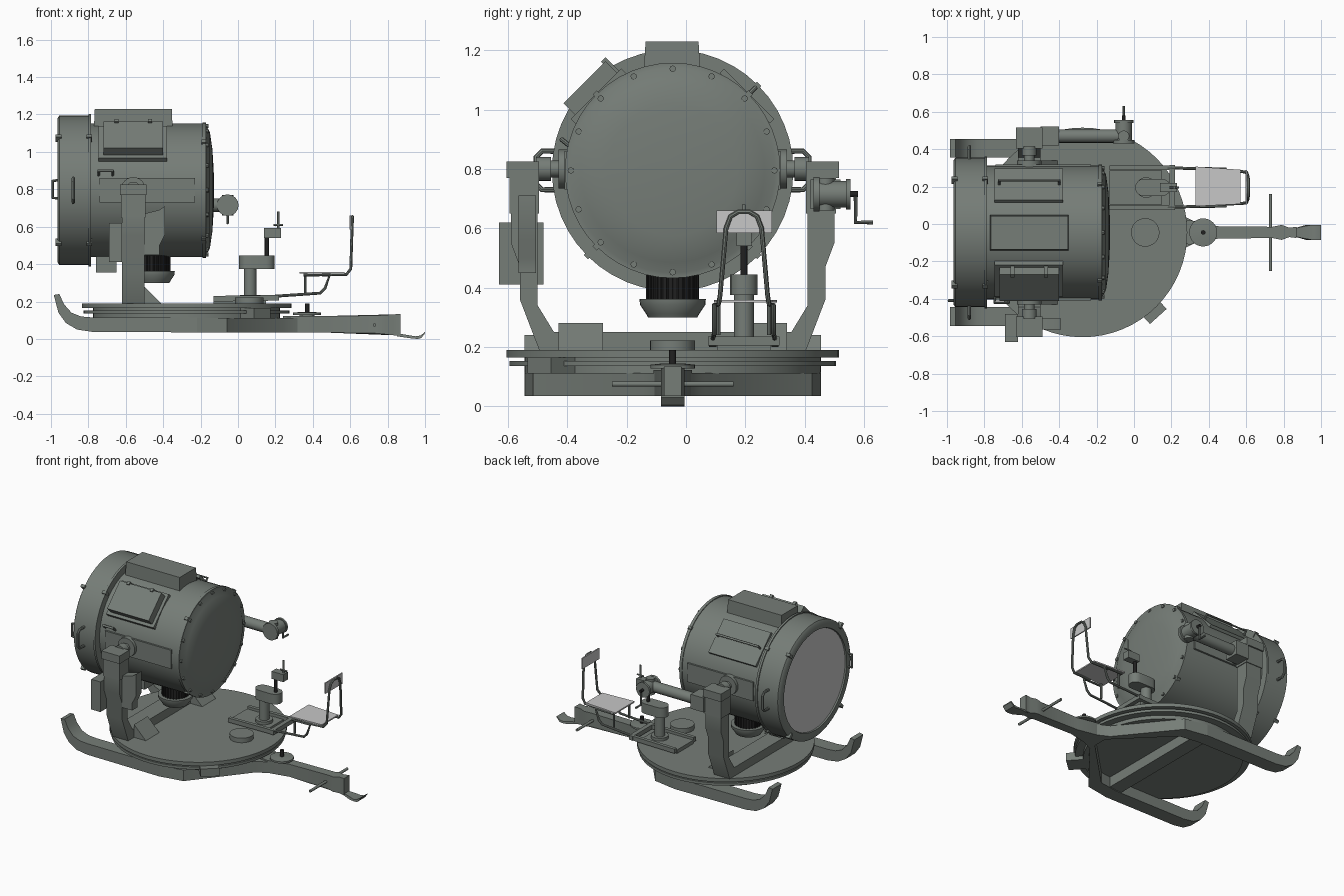
import bpy, bmesh, math
from mathutils import Vector, Matrix

if "Cube" in bpy.data.objects:
    bpy.data.objects.remove(bpy.data.objects["Cube"])


def material(name, rgb):
    m = bpy.data.materials.new(name)
    m.use_nodes = True
    m.diffuse_color = (*rgb, 1)
    m.node_tree.nodes["Principled BSDF"].inputs["Base Color"].default_value = (*rgb, 1)
    return m


GREEN = material("grey green paint", (0.18, 0.205, 0.185))
PALE = material("pale grey", (0.57, 0.57, 0.57))
DARK = material("dark metal", (0.015, 0.015, 0.015))
CY, CZ = -0.045, 0.795      # drum axis
made = []


def finish(name, bm, mat):
    bmesh.ops.recalc_face_normals(bm, faces=bm.faces)
    me = bpy.data.meshes.new(name)
    bm.to_mesh(me)
    bm.free()
    me.materials.append(mat)
    ob = bpy.data.objects.new(name, me)
    bpy.context.collection.objects.link(ob)
    made.append(ob)
    return ob


def box(name, x, y, z, mat=GREEN, matrix=None):
    """Box from (low, high) pairs, optionally moved by a matrix."""
    bm = bmesh.new()
    mid = Vector([(a + b) / 2 for a, b in (x, y, z)])
    size = Matrix.Diagonal((x[1] - x[0], y[1] - y[0], z[1] - z[0], 1))
    bmesh.ops.create_cube(bm, size=1, matrix=(matrix or Matrix()) @ Matrix.Translation(mid) @ size)
    return finish(name, bm, mat)


def lathe(name, start, axis, profile, mat=GREEN, n=24):
    """Revolve (distance, radius) pairs about an axis; ends are capped."""
    bm = bmesh.new()
    rot = Vector(axis).to_track_quat('Z', 'Y').to_matrix()
    rings = []
    for d, r in profile:
        rings.append([bm.verts.new(Vector(start) + rot @ Vector(
            (r * math.cos(t), r * math.sin(t), d))) for t in (2 * math.pi * i / n for i in range(n))])
    for a, b in zip(rings, rings[1:]):
        for i in range(n):
            bm.faces.new((a[i], a[(i + 1) % n], b[(i + 1) % n], b[i]))
    bm.faces.new(rings[0])
    bm.faces.new(rings[-1])
    return finish(name, bm, mat)


def rod(name, a, b, r, mat=GREEN, n=16):
    d = Vector(b) - Vector(a)
    return lathe(name, a, d, [(0, r), (d.length, r)], mat, n)


def prism(name, pts, axis, lo, hi, mat=GREEN):
    """Extrude an outline along x, y or z."""
    bm = bmesh.new()
    k = "xyz".index(axis)

    def place(p, d):
        c = list(p)
        c.insert(k, d)
        return bm.verts.new(c)
    a, b = [[place(p, d) for p in pts] for d in (lo, hi)]
    bm.faces.new(a)
    bm.faces.new(b)
    for i in range(len(a)):
        j = (i + 1) % len(a)
        bm.faces.new((a[i], a[j], b[j], b[i]))
    return finish(name, bm, mat)


def tube(name, pts, r):
    cu = bpy.data.curves.new(name, 'CURVE')
    cu.dimensions = '3D'
    cu.bevel_depth, cu.bevel_resolution, cu.use_fill_caps = r, 2, True
    sp = cu.splines.new('POLY')
    sp.points.add(len(pts) - 1)
    for p, c in zip(sp.points, pts):
        p.co = (*c, 1)
    tmp = bpy.data.objects.new(name + "_path", cu)
    me = bpy.data.meshes.new_from_object(tmp)
    bpy.data.objects.remove(tmp)
    me.name = name
    me.materials.clear()
    me.materials.append(GREEN)
    ob = bpy.data.objects.new(name, me)
    bpy.context.collection.objects.link(ob)
    made.append(ob)


def round_drum(deg):
    """Frame on the drum axis whose local z points outward at an angle from up."""
    return Matrix.Translation((0, CY, CZ)) @ Matrix.Rotation(math.radians(deg), 4, 'X')


# Lamp drum, front ring, lens and rear cap
lathe("lamp_drum", (0, CY, CZ), (1, 0, 0), [(-.8, .358), (-.19, .358), (-.19, .363), (-.17, .363),
      (-.17, .345), (-.15, .31), (-.137, .22), (-.13, .11), (-.128, .02)], n=48)
lathe("front_ring", (0, CY, CZ), (1, 0, 0), [(-.948, .34), (-.965, .345), (-.965, .385), (-.955, .40), (-.80, .40),
      (-.80, .407), (-.785, .407), (-.785, .355)], n=48)
lathe("lens", (0, CY, CZ), (1, 0, 0), [(-.955, .342), (-.945, .342)], PALE, 48)
for i in range(16):
    f = round_drum(i * 22.5)
    rod("cap_bolt", f @ Vector((-.18, 0, .343)), f @ Vector((-.158, 0, .343)), .011, n=8)
for deg in (45, 135, 225, 315):
    f = round_drum(deg)
    for x in (-.965, -.8):
        box("ring_latch", (x - .01, x + .02), (-.01, .01), (.375, .413), GREEN, f)
    box("drum_clamp", (-.195, -.17), (-.01, .01), (.34, .372), GREEN, f)

# Drum housings and hatches
bm = bmesh.new()
bmesh.ops.create_cube(bm, size=1, matrix=Matrix.Translation((-.56, -.047, 1.18)) @ Matrix.Diagonal((.42, .19, .1, 1)))
for v in bm.verts:
    if v.co.z > 1.2:
        v.co.x = -.56 + (v.co.x + .56) * .98
        v.co.y = -.047 + (v.co.y + .047) * .94
finish("top_vent_housing", bm, GREEN)
front, back = round_drum(45), round_drum(-45)
box("front_hatch_plate", (-.745, -.38), (-.12, .12), (.33, .365), GREEN, front)
box("front_hatch_box", (-.72, -.4), (-.10, .10), (.34, .42), GREEN, front)
box("back_hatch_plate", (-.745, -.38), (-.12, .12), (.345, .365), GREEN, back)
tube("back_hatch_bar", [back @ Vector(p) for p in ((-.72, 0, .36), (-.72, 0, .395), (-.4, 0, .395), (-.4, 0, .36))], .008)
for x in (-.65, -.47):
    box("hatch_hinge", (x - .01, x + .01), (.088, .11), (.36, .43), GREEN, front)
box("lower_connector", (-.76, -.65), (-.1, .01), (.355, .46))

# Ribbed blower under the drum
BX = -.45
rod("blower_body", (BX, CY, .355), (BX, CY, .45), .084, DARK, 32)
for i in range(28):
    t = 2 * math.pi * i / 28
    x, y = BX + .085 * math.cos(t), CY + .085 * math.sin(t)
    rod("blower_rib", (x, y, .36), (x, y, .445), .005, DARK, 6)
lathe("blower_skirt", (BX, CY, .362), (0, 0, -1), [(0, .112), (.02, .11), (.05, .09), (.062, .083)], n=32)

# Grips on the drum
tube("lens_grip", [(-.95, CY - .365, .75), (-.99, CY - .365, .755), (-.99, CY - .365, .845), (-.95, CY - .365, .85)], .008)
tube("drum_grip", [(-.745, -.37, .86), (-.745, -.42, .9), (-.67, -.42, .9), (-.67, -.37, .86)], .008)

# Parts paired on both sides of the axis
arm = [(.545, .66), (.545, .55), (.515, .47), (.515, .36), (.45, .19),
       (.38, .19), (.40, .25), (.455, .34), (.455, .66)]
skid = [(-.985, .235), (-.955, .24), (-.93, .185), (-.89, .14), (-.84, .12), (-.78, .115), (-.22, .115),
        (-.22, .035), (-.78, .038), (-.86, .05), (-.92, .085), (-.96, .14)]
for s, side in ((-1, "front"), (1, "back")):
    def span(a, b):
        return tuple(sorted((CY + s * a, CY + s * b)))
    box(side + "_side_plate", (-.74, -.23), span(.34, .364), (.73, .86))
    lathe(side + "_trunnion", (-.56, CY + s * .34, .8), (0, s, 0),
          [(0, .065), (.045, .065), (.045, .028), (.07, .028), (.07, .04), (.12, .04)])
    prism(side + "_yoke_arm", [(CY + s * y, z) for y, z in arm], 'x', -.62, -.5)
    box(side + "_bearing_box", (-.625, -.495), span(.45, .55), (.65, .775))
    box(side + "_bearing_cap", (-.63, -.49), span(.45, .56), (.77, .825))
    prism(side + "_gusset", [(-.5, .19), (-.41, .19), (-.5, .28)], 'y', *span(.235, .385))
    tube(side + "_ring_handle", [(-.88, CY + s * y, z) for y, z in
         ((.39, .86), (.44, .86), (.46, .84), (.46, .75), (.44, .73), (.39, .73))], .009)
    # Sled runner and converging frame beam
    prism(side + "_runner", skid, 'y', *span(.4, .5))
    prism(side + "_frame_beam", [(-.23, CY + s * .5), (-.06, CY + s * .47), (.24, CY + s * .1), (.34, CY + s * .05),
          (.28, CY + s * .01), (-.09, CY + s * .38), (-.23, CY + s * .4)], 'z', .035, .112)
box("yoke_cross_beam", (-.62, -.5), (-.46, .37), (.18, .25))
box("frame_cross_beam", (-.27, -.17), (-.46, .37), (.04, .11))

# Control boxes on the front arm, gear drive and crank on the back arm
box("control_box", (-.69, -.62), (-.63, -.48), (.41, .62))
prism("switch_box", [(-.5, .67), (-.42, .69), (-.39, .71), (-.39, .56), (-.42, .5), (-.42, .45), (-.5, .45)],
      'y', -.565, -.505)
rod("drive_tube", (-.5, .47, .715), (-.08, .47, .715), .036)
box("drive_collar", (-.5, -.4), (.42, .52), (.665, .765))
lathe("crank_gearbox", (-.055, .43, .715), (0, 1, 0),
      [(0, .058), (.02, .058), (.02, .045), (.11, .045), (.11, .052), (.125, .052)], n=16)
rod("crank_gearbox_boss", (-.055, .47, .66), (-.055, .47, .77), .03)
rod("crank_hub", (-.055, .55, .715), (-.055, .58, .715), .01, DARK)
tube("crank_handle", [(-.055, .572, .715), (-.055, .572, .62), (-.055, .63, .62)], .007)

# Turntable
lathe("turntable", (-.275, CY, .11), (0, 0, 1), [(0, .5), (.055, .5), (.055, .56), (.08, .56)], n=64)
lathe("turntable_rim", (-.275, CY, .135), (0, 0, 1), [(0, .55), (.018, .55)], n=64)
rod("turntable_cap", (.06, CY, .18), (.06, CY, .222), .076, n=32)
box("edge_motor", (.48, .605), (-.06, .06), (.11, .165), GREEN,
    Matrix.Translation((-.275, CY, 0)) @ Matrix.Rotation(math.radians(-48), 4, 'Z'))

# Tow bar with pivot plate, cross rod and hook
bar = prism("tow_bar", [(.24, -.1), (.24, .01), (.3, .02), (.45, -.012), (.74, -.015), (.79, -.005), (.83, -.02),
            (.87, -.015), (.87, -.075), (.83, -.07), (.79, -.085), (.74, -.075), (.45, -.078), (.3, -.11)], 'z', .035, .122)
for v in bar.data.vertices:
    if v.co.x > .7:
        v.co.z += (.012 if v.co.z > .08 else -.02) * (v.co.x - .7) / .17
hook = prism("tow_hook", [(.85, .014), (.92, .004), (.96, 0), (.98, .005), (1, .03),
             (1, .037), (.975, .018), (.95, .014), (.85, .03)], 'y', -.085, -.005)
for v in hook.data.vertices:
    if v.co.x < .9:
        v.co.y = CY + (v.co.y - CY) * .5
rod("cross_rod", (.73, -.25, .075), (.73, .16, .075), .009)
lathe("pivot_plate", (.37, CY, .11), (0, 0, 1), [(0, .04), (.018, .04), (.018, .075), (.03, .075), (.035, .03)], n=32)
rod("pivot_pin", (.37, CY, .14), (.37, CY, .19), .012, DARK)

# Operator column
SY = .195
box("column_base", (-.13, .15), (SY - .09, SY + .09), (.19, .215))
for y in (SY - .105, SY + .105):
    prism("seat_rail", [(-.13, .2), (-.13, .23), (.22, .235), (.22, .205)], 'y', y - .012, y + .012)
box("rail_tie", (.19, .22), (SY - .12, SY + .12), (.205, .235))
lathe("column", (.065, SY, .21), (0, 0, 1), [(0, .055), (.025, .055), (.025, .034), (.17, .034)])
outline = [(cx + .046 * math.cos(t), SY + .046 * math.sin(t)) for cx, a in ((.15, -90), (.052, 90))
           for t in (math.radians(a + 180 * i / 8) for i in range(9))]
prism("column_head", outline, 'z', .375, .445)
rod("column_screw", (.155, SY, .44), (.155, SY, .55), .012, DARK)
box("sight_box", (.14, .23), (SY - .025, SY + .025), (.54, .592))
rod("sight_pin", (.215, SY, .59), (.215, SY, .68), .006)
rod("sight_grip", (.19, SY, .61), (.24, SY, .61), .005)

# Operator seat on bent tubes
for s in (-1, 1):
    tube("seat_support", [(x, SY + s * y, z) for x, y, z in
         ((.15, .105, .225), (.44, .1, .245), (.465, .1, .27), (.49, .1, .341), (.35, .1, .341))], .008)
    tube("seat_strut", [(.36, SY + s * .085, .24), (.36, SY + s * .085, .345)], .007)
back_half = [(.45, .09, .342), (.58, .085, .345), (.603, .08, .375), (.61, .06, .6), (.612, .045, .64), (.612, .02, .655)]
tube("backrest_frame", [(x, SY - y, z) for x, y, z in back_half] +
     [(x, SY + y, z) for x, y, z in reversed(back_half)], .008)
prism("seat_pan", [(.33, SY - .1), (.57, SY - .088), (.57, SY + .095), (.33, SY + .112)], 'z', .35, .359, PALE)
box("backrest", (.596, .604), (SY - .092, SY + .095), (.585, .66), PALE)

# Smooth shading on round parts, sharp edges kept
bpy.ops.object.select_all(action='DESELECT')
for ob in made:
    ob.select_set(True)
bpy.context.view_layer.objects.active = made[0]
bpy.ops.object.shade_smooth_by_angle(angle=math.radians(35))
